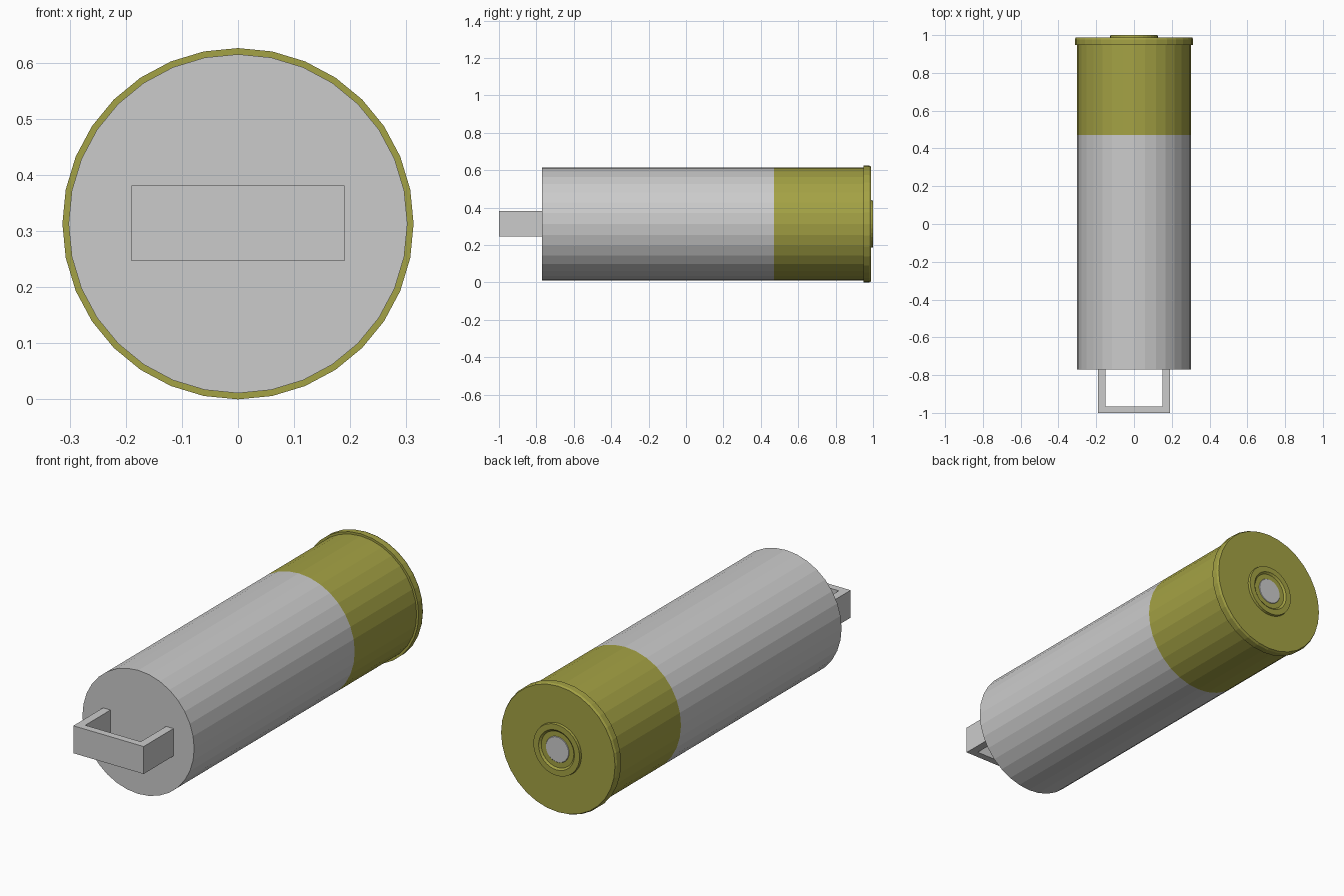
import bpy, bmesh, math

if "Cube" in bpy.data.objects:
    bpy.data.objects.remove(bpy.data.objects["Cube"])

CZ, SIDES = 0.313, 32   # axis height and facet count


def material(name, rgb):
    m = bpy.data.materials.new(name)
    m.diffuse_color = (*rgb, 1)
    m.use_nodes = True
    m.node_tree.nodes["Principled BSDF"].inputs["Base Color"].default_value = m.diffuse_color
    return m


grey = material("grey", (0.6, 0.6, 0.6))
brass = material("brass", (0.37, 0.36, 0.058))


def finish(name, bm, mat):
    bmesh.ops.recalc_face_normals(bm, faces=bm.faces)
    me = bpy.data.meshes.new(name)
    bm.to_mesh(me)
    bm.free()
    me.materials.append(mat)
    ob = bpy.data.objects.new(name, me)
    bpy.context.collection.objects.link(ob)
    return ob


def lathe(name, profile, mat, cap_start=False, cap_end=False):
    """Revolve (radius, y) points around the shell's long axis."""
    bm = bmesh.new()
    rings = []
    for r, y in profile:
        angles = [2 * math.pi * i / SIDES for i in range(SIDES)]
        rings.append([bm.verts.new((r * math.sin(a), y, CZ + r * math.cos(a))) for a in angles])
    for a, b in zip(rings, rings[1:]):
        for i in range(SIDES):
            j = (i + 1) % SIDES
            bm.faces.new((a[i], a[j], b[j], b[i]))
    if cap_start:
        bm.faces.new(rings[0])
    if cap_end:
        bm.faces.new(rings[-1])
    return finish(name, bm, mat)


# Grey tube, closed at the front
lathe("tube", [(0.302, -0.77), (0.302, 0.47)], grey, cap_start=True)

# Brass head with rim, raised primer ring and shallow recess
lathe("brass_head", [(0.302, 0.47), (0.302, 0.948), (0.313, 0.948), (0.313, 0.978),
                     (0.308, 0.988), (0.127, 0.988), (0.125, 1.0), (0.097, 1.0),
                     (0.088, 0.992), (0.063, 0.992)], brass)

# Grey primer disc
lathe("primer", [(0.063, 0.992), (0.061, 0.994)], grey, cap_end=True)

# U-shaped handle extruded from its plan outline
outline = [(-0.19, -0.77), (-0.19, -1), (0.19, -1), (0.19, -0.77),
           (0.15, -0.77), (0.15, -0.965), (-0.15, -0.965), (-0.15, -0.77)]
bm = bmesh.new()
base = bm.faces.new([bm.verts.new((x, y, 0.247)) for x, y in outline])
ext = bmesh.ops.extrude_face_region(bm, geom=[base], use_keep_orig=True)
bmesh.ops.translate(bm, vec=(0, 0, 0.134),
                    verts=[v for v in ext["geom"] if isinstance(v, bmesh.types.BMVert)])
finish("handle", bm, grey)
